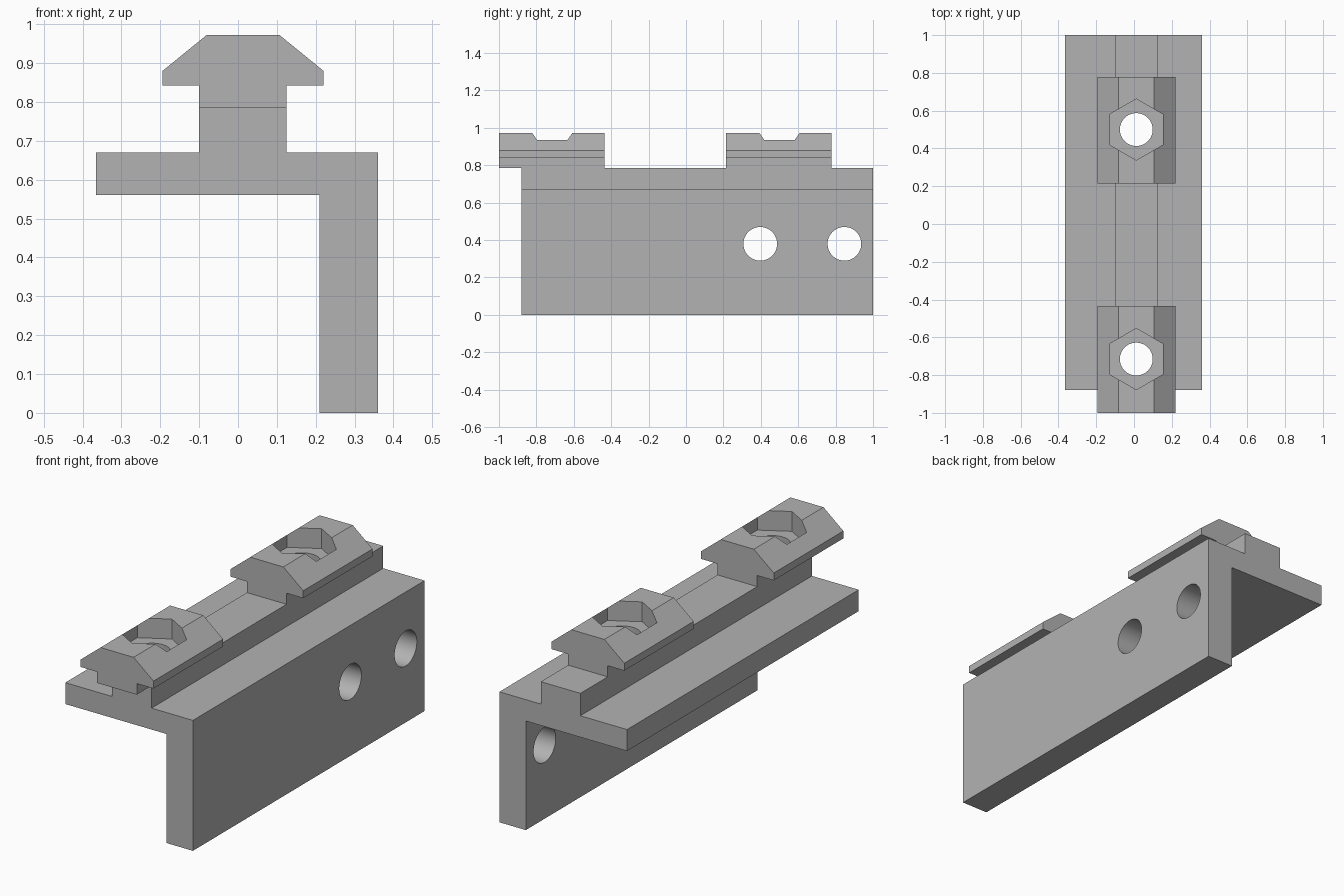
import bpy
import bmesh
import math
from mathutils import Matrix

cube = bpy.data.objects.get("Cube")
if cube:
    bpy.data.objects.remove(cube, do_unlink=True)

grey = bpy.data.materials.new("plain grey")
grey.use_nodes = True
colour = (0.45, 0.45, 0.45, 1)
grey.diffuse_color = colour
grey.node_tree.nodes["Principled BSDF"].inputs["Base Color"].default_value = colour


def finish(bm, name):
    bmesh.ops.recalc_face_normals(bm, faces=bm.faces[:])
    mesh = bpy.data.meshes.new(name)
    bm.to_mesh(mesh)
    bm.free()
    mesh.materials.append(grey)
    ob = bpy.data.objects.new(name, mesh)
    bpy.context.collection.objects.link(ob)
    return ob


def extrude_profile(name, profile, y0, y1):
    """Sweep an (x, z) outline along y."""
    bm = bmesh.new()
    face = bm.faces.new([bm.verts.new((x, y0, z)) for x, z in profile])
    moved = bmesh.ops.extrude_face_region(bm, geom=[face])["geom"]
    verts = [v for v in moved if isinstance(v, bmesh.types.BMVert)]
    bmesh.ops.translate(bm, verts=verts, vec=(0, y1 - y0, 0))
    return finish(bm, name)


def prism(name, sides, radius, depth, centre, turn):
    bm = bmesh.new()
    bmesh.ops.create_cone(bm, cap_ends=True, segments=sides, radius1=radius,
                          radius2=radius, depth=depth,
                          matrix=Matrix.Translation(centre) @ turn)
    return finish(bm, name)


def combine(target, tool, operation):
    mod = target.modifiers.new(operation, 'BOOLEAN')
    mod.operation = operation
    mod.solver = 'EXACT'
    mod.object = tool
    bpy.context.view_layer.objects.active = target
    bpy.ops.object.modifier_apply(modifier=mod.name)
    bpy.data.objects.remove(tool, do_unlink=True)


# Angle bracket with raised rail
bracket = extrude_profile("rail_bracket", [
    (0.21, 0), (0.36, 0), (0.36, 0.67), (0.125, 0.67), (0.125, 0.785),
    (-0.1, 0.785), (-0.1, 0.67), (-0.365, 0.67), (-0.365, 0.56), (0.21, 0.56)],
    -0.88, 1)

# Two bevelled heads on short stems
head_profile = [
    (-0.1, 0.785), (0.125, 0.785), (0.125, 0.842), (0.22, 0.842), (0.22, 0.88),
    (0.107, 0.972), (-0.081, 0.972), (-0.194, 0.88), (-0.194, 0.842), (-0.1, 0.842)]
for y0, y1 in ((-1, -0.435), (0.215, 0.778)):
    combine(bracket, extrude_profile("clamp_head", head_profile, y0, y1), 'UNION')

# Hexagonal nut pockets with bolt holes through the plate
upright = Matrix.Identity(4)
for y in (-0.715, 0.5):
    pocket = prism("nut_pocket", 6, 0.162, 0.2, (0.012, y, 0.97), upright)
    combine(bracket, pocket, 'DIFFERENCE')
    bolt_hole = prism("bolt_hole", 48, 0.087, 1, (0.012, y, 0.8), upright)
    combine(bracket, bolt_hole, 'DIFFERENCE')

# Cross holes through the side leg
sideways = Matrix.Rotation(math.pi / 2, 4, 'Y')
for y in (0.397, 0.847):
    side_hole = prism("side_hole", 48, 0.09, 0.4, (0.285, y, 0.38), sideways)
    combine(bracket, side_hole, 'DIFFERENCE')

bpy.ops.object.select_all(action='DESELECT')
bracket.select_set(True)
bpy.context.view_layer.objects.active = bracket
bpy.ops.object.shade_smooth_by_angle(angle=math.radians(30))
